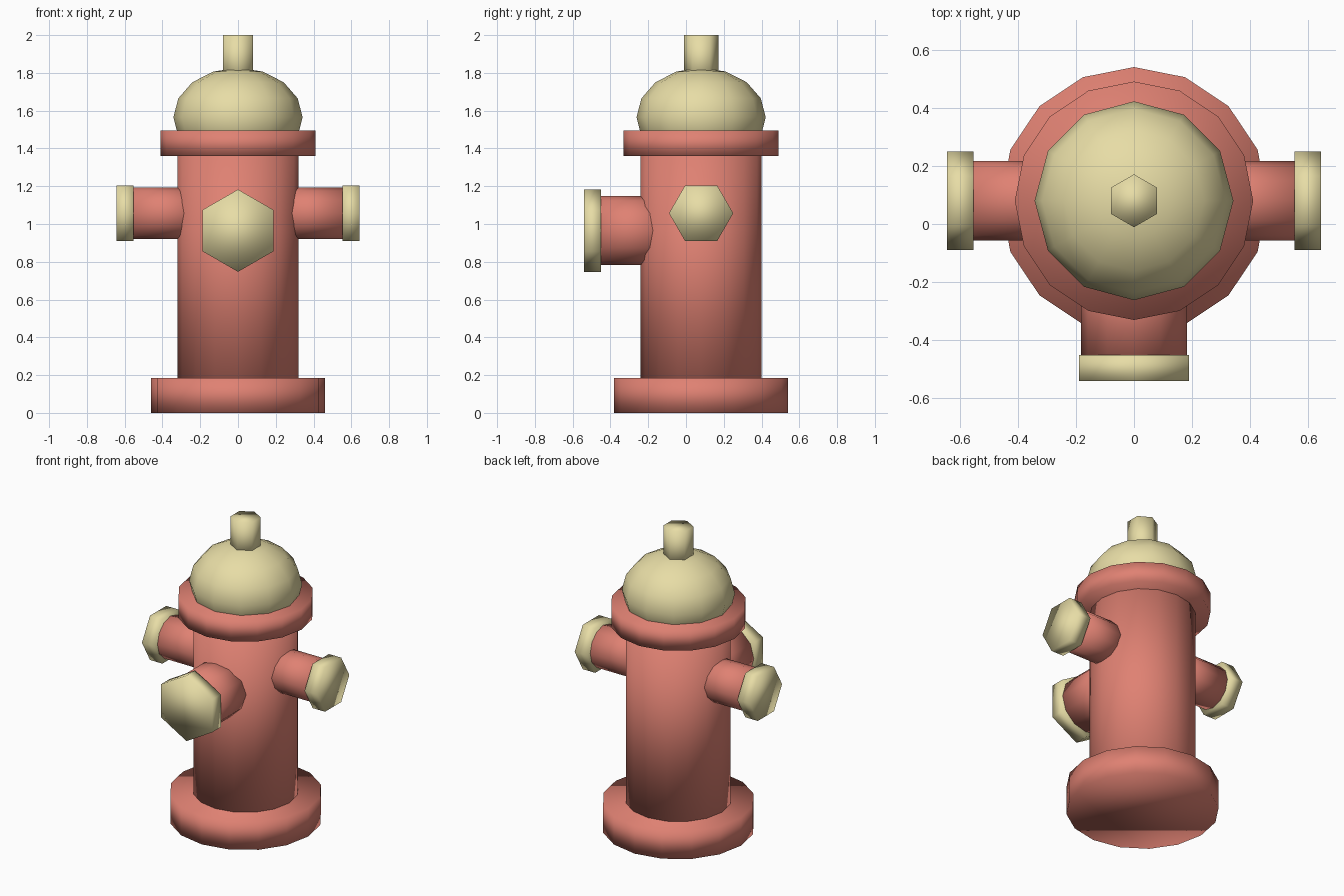
import bpy
from math import pi

if "Cube" in bpy.data.objects:
    bpy.data.objects.remove(bpy.data.objects["Cube"])

CY = 0.08  # y of the hydrant's vertical axis


def material(name, color):
    mat = bpy.data.materials.new(name)
    mat.diffuse_color = color
    mat.use_nodes = True
    mat.node_tree.nodes["Principled BSDF"].inputs["Base Color"].default_value = mat.diffuse_color
    return mat


RED = material("red_paint", (0.74, 0.22, 0.17, 1))
YELLOW = material("yellow_paint", (0.80, 0.72, 0.38, 1))


def finish(name, mat):
    obj = bpy.context.object
    obj.name = name
    obj.data.materials.append(mat)
    bpy.ops.object.shade_smooth()
    return obj


def cylinder(name, mat, sides, radius, start, end, axis="Z", at=(0, 0, 0)):
    """Cylinder running from start to end along an axis through the point at."""
    i = "XYZ".index(axis)
    loc = list(at)
    loc[i] = (start + end) / 2
    rot = {"X": (0, pi / 2, 0), "Y": (pi / 2, 0, 0), "Z": (0, 0, 0)}[axis]
    bpy.ops.mesh.primitive_cylinder_add(vertices=sides, radius=radius,
                                        depth=abs(end - start),
                                        location=loc, rotation=rot)
    return finish(name, mat)


# Barrel with its base and top flange
axis_point = (0, CY, 0)
cylinder("base", RED, 16, 0.46, 0, 0.185, at=axis_point)
cylinder("barrel", RED, 16, 0.32, 0.1, 1.42, at=axis_point)
cylinder("top_flange", RED, 16, 0.41, 1.36, 1.495, at=axis_point)

# Domed bonnet and the operating nut
bpy.ops.mesh.primitive_uv_sphere_add(segments=12, ring_count=8, radius=1,
                                     location=(0, CY, 1.565))
dome = bpy.context.object
dome.scale = (0.342, 0.342, 0.262)
bpy.ops.object.transform_apply(location=False, rotation=False, scale=True)
finish("dome", YELLOW)
cylinder("top_nut", YELLOW, 6, 0.091, 1.75, 2.0, at=axis_point)

# Large front outlet
front = (0, 0, 0.965)
cylinder("front_outlet", RED, 12, 0.183, -0.47, -0.1, "Y", front)
cylinder("front_cap", YELLOW, 6, 0.218, -0.54, -0.45, "Y", front)

# Pair of side outlets
side_point = (0, CY, 1.057)
for side, s in (("left", -1), ("right", 1)):
    cylinder(side + "_outlet", RED, 12, 0.137, s * 0.2, s * 0.57, "X", side_point)
    cylinder(side + "_cap", YELLOW, 6, 0.17, s * 0.552, s * 0.643, "X", side_point)
